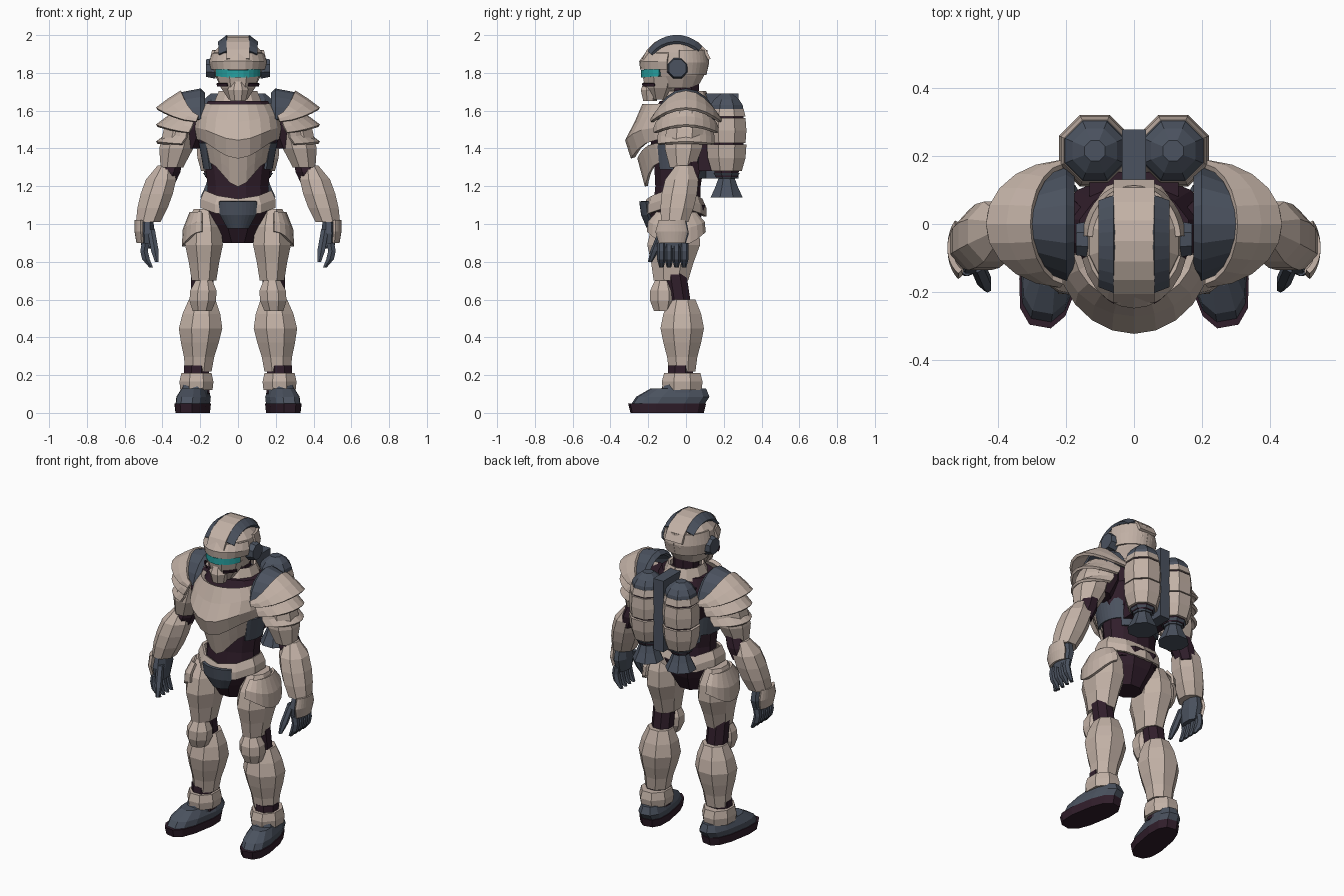
import bpy, bmesh
from math import sin, cos, pi, radians
from mathutils import Matrix, Vector

cube = bpy.data.objects.get("Cube")
if cube:
    bpy.data.objects.remove(cube, do_unlink=True)


def material(name, red, green, blue):
    mat = bpy.data.materials.new(name)
    mat.use_nodes = True
    colour = (red, green, blue, 1)
    mat.diffuse_color = colour
    mat.node_tree.nodes["Principled BSDF"].inputs["Base Color"].default_value = colour
    return mat


TAN = material("armour_tan", .54, .44, .38)
SLATE = material("slate_blue", .07, .085, .115)
DARK = material("dark_undersuit", .03, .013, .024)
TEAL = material("visor_teal", .02, .36, .36)


def finish(name, mat, bm, mirror, thickness=0):
    """Turn a bmesh into an object, optionally thickened and mirrored across x."""
    bmesh.ops.recalc_face_normals(bm, faces=bm.faces)
    mesh = bpy.data.meshes.new(name)
    bm.to_mesh(mesh)
    bm.free()
    mesh.materials.append(mat)
    part = bpy.data.objects.new(name, mesh)
    bpy.context.scene.collection.objects.link(part)
    if thickness:
        solidify = part.modifiers.new("thickness", "SOLIDIFY")
        solidify.thickness = thickness
        solidify.offset = 0
    if mirror:
        part.modifiers.new("mirror", "MIRROR").use_mirror_merge = False


def skin(bm, rows, closed):
    """Bridge neighbouring rows of points with quads."""
    rows = [[bm.verts.new(point) for point in row] for row in rows]
    count = len(rows[0])
    for upper, lower in zip(rows, rows[1:]):
        for i in range(count if closed else count - 1):
            j = (i + 1) % count
            bm.faces.new((upper[i], upper[j], lower[j], lower[i]))
    return rows


def steps(start, end, count):
    return [start + (end - start) * i / (count - 1) for i in range(count)]


def solid(name, mat, start, end, radii, depth=1, sides=8, twist=0, power=1, bow=0):
    """Closed form with evenly spaced level rings; depth is the ratio of depth to width."""
    rows = []
    centres = steps(Vector(start), Vector(end), len(radii))
    for i, (centre, radius) in enumerate(zip(centres, radii)):
        centre.x += bow * sin(pi * i / (len(radii) - 1))
        row = []
        for k in range(sides):
            angle = 2 * pi * (k + .5) / sides
            u, v = [abs(f / cos(pi / sides)) ** power * (1 if f > 0 else -1)
                    for f in (cos(angle), sin(angle))]
            offset = Vector((u * radius, v * radius * depth, 0))
            row.append(centre + Matrix.Rotation(twist, 3, "Z") @ offset)
        rows.append(row)
    bm = bmesh.new()
    rings = skin(bm, rows, True)
    bm.faces.new(rings[0])
    bm.faces.new(rings[-1])
    finish(name, mat, bm, mirror=start[0] > 0)


def plate(name, mat, centre, heights, widths, depths, span, sag=(0, 0), point=2, thickness=.016):
    """Curved armour around an upright axis; span is in degrees from the front towards +x.
    Sag lowers the front and back of the top and bottom edges, a higher point makes a sharper V."""
    x, y = centre
    count = len(widths)
    angles = [radians(a) for a in steps(*span, 11)]
    rows = [[(x + w * sin(a), y - d * cos(a), z - s * abs(cos(a)) ** point) for a in angles]
            for z, s, w, d in zip(steps(*heights, count), steps(*sag, count), widths, depths)]
    bm = bmesh.new()
    skin(bm, rows, False)
    finish(name, mat, bm, x > 0 or span[0] > 0, thickness)


def arch(name, mat, y, z, across, depths, rises, span):
    """Strip arching from front to back over the point y, z."""
    angles = [radians(a) for a in steps(*span, 9)]
    bm = bmesh.new()
    skin(bm, [[(x, y + d * sin(a), z + r * cos(a)) for a in angles]
              for x, d, r in zip(across, depths, rises)], False)
    finish(name, mat, bm, across[0] > 0, thickness=.016)


# Helmet
HEAD = (0, -.05)
solid("helmet", TAN, (*HEAD, 1.72), (*HEAD, 1.97), (.09, .12, .14, .13, .07), depth=1.2, sides=12)
arch("helmet_crest", TAN, -.05, 1.83, (-.06, .06), (.18, .18), (.16, .16), span=(-75, 75))
arch("helmet_stripe", SLATE, -.05, 1.83, (.055, .1), (.17, .15), (.165, .13), span=(-60, 50))
plate("brow", TAN, HEAD, (1.9, 1.82), (.135, .15, .14), (.16, .19, .185), span=(-75, 75))
plate("helmet_rear_band", TAN, HEAD, (1.92, 1.79), (.13, .145, .135), (.155, .165, .15), span=(95, 180))
plate("visor", TEAL, HEAD, (1.825, 1.785), (.13, .13), (.18, .18), span=(-60, 60), sag=(.01, .01))
solid("face_guard", TAN, (0, -.14, 1.66), (0, -.13, 1.78), (.05, .09, .11), depth=.9)
solid("chin_guard", TAN, (0, -.19, 1.65), (0, -.19, 1.77), (.04, .055, .03), depth=.9)
plate("cheek_slot", DARK, (0, -.14), (1.745, 1.73), (.115, .11), (.105, .1), span=(30, 75), thickness=.008)
bm = bmesh.new()
turned_sideways = Matrix.Rotation(pi / 2, 4, "Y") @ Matrix.Rotation(pi / 8, 4, "Z")
bmesh.ops.create_cone(bm, cap_ends=True, segments=8, radius1=.06, radius2=.05, depth=.05,
                      matrix=Matrix.Translation((.145, -.045, 1.825)) @ turned_sideways)
finish("ear_disc", SLATE, bm, mirror=True)

# Torso
BODY = (0, -.05)
solid("neck", DARK, (0, 0, 1.6), (0, 0, 1.75), (.1, .07, .07))
solid("torso_suit", DARK, (*BODY, 1.05), (0, -.02, 1.65), (.17, .16, .18, .23, .16), depth=.75, sides=12)
plate("collar", TAN, (0, 0), (1.63, 1.7), (.13, .1), (.13, .1), span=(-180, 180))
plate("chest_plate", TAN, (0, -.06), (1.63, 1.45), (.17, .21, .22, .21), (.16, .2, .25, .22),
      span=(-80, 80), sag=(0, .1), point=4, thickness=.025)
plate("abdomen_plate", TAN, BODY, (1.43, 1.33), (.19, .18, .17), (.2, .18, .16),
      span=(-70, 70), sag=(.08, .13), point=6)
plate("rib_guard", SLATE, BODY, (1.43, 1.29), (.2, .175), (.17, .15), span=(55, 135))
plate("lower_back_band", SLATE, BODY, (1.3, 1.24), (.18, .17), (.15, .15), span=(130, 180))
plate("belt", TAN, (0, -.06), (1.18, 1.09), (.18, .2, .2), (.14, .16, .16), span=(-180, 180), sag=(.05, .05))
solid("pelvis", DARK, (0, -.06, 1.1), (0, -.06, .9), (.18, .14, .08), depth=.9)
plate("groin_guard", SLATE, BODY, (1.12, .98), (.17, .16, .09), (.19, .18, .15), span=(-35, 35))

# Shoulders, each with three overlapping plates
arch("shoulder_pad", SLATE, 0, 1.5, (.18, .2, .3), (.15, .165, .12), (.19, .21, .19), span=(-75, 75))
for i, layer in enumerate(("upper", "middle", "lower")):
    top = 1.7 - .09 * i
    plate("shoulder_plate_" + layer, TAN, (.2, 0), (top, top - .09), (.1 + .03 * i, .17, .23),
          [depth - .01 * i for depth in (.17, .18, .18)], span=(5 + 10 * i, 175 - 10 * i),
          sag=(.13 - .05 * i, .07 - .03 * i))

# Arms
solid("shoulder_joint", DARK, (.22, 0, 1.6), (.27, 0, 1.4), (.08, .1, .07))
solid("upper_arm", TAN, (.28, 0, 1.6), (.35, -.02, 1.3), (.07, .09, .09, .06), depth=1.1)
solid("elbow", DARK, (.34, 0, 1.35), (.39, 0, 1.2), (.05, .06, .05), depth=1.2)
solid("forearm", TAN, (.385, -.01, 1.31), (.475, -.06, 1.01), (.04, .08, .085, .08, .065), depth=1.1)
plate("hand_guard", TAN, (.48, -.07), (1.02, .9), (.06, .06, .05), (.08, .1, .08), span=(30, 140))
solid("palm", SLATE, (.48, -.06, 1.03), (.48, -.07, .87), (.03, .04, .03), depth=2)
for i, finger in enumerate(("index", "middle", "ring", "little")):
    y = -.13 + .04 * i
    solid(finger + "_finger", SLATE, (.49, y, .9), (.46, y, .77), (.02, .02, .02, .01), sides=6, bow=.02)
solid("thumb", SLATE, (.46, -.12, .97), (.43, -.19, .8), (.02, .02, .02, .01), sides=6)

# Legs
solid("thigh", TAN, (.18, -.05, 1.08), (.18, -.08, .7), (.055, .09, .1, .08, .065), depth=1.4)
plate("hip_plate", TAN, (.19, -.05), (1.06, .88), (.06, .095, .1), (.1, .145, .15), span=(0, 170), sag=(0, -.08))
solid("knee_joint", DARK, (.19, -.06, .75), (.19, -.03, .55), (.06, .06))
solid("knee_cap", TAN, (.18, -.12, .7), (.19, -.12, .54), (.045, .07, .07, .05))
solid("shin", TAN, (.19, -.02, .6), (.21, -.02, .22), (.07, .1, .115, .1, .08, .07))
solid("ankle", DARK, (.22, -.03, .25), (.22, -.03, .1), (.065, .07))
solid("ankle_cuff", TAN, (.22, -.02, .21), (.22, -.02, .12), (.08, .09, .085), depth=1.2)

# Boots, toes turned slightly outward
boot = dict(sides=12, twist=radians(10), power=.75)
solid("boot_foot", SLATE, (.24, -.1, .04), (.23, -.04, .13), (.08, .08, .06), depth=2.4, **boot)
solid("boot_collar", SLATE, (.23, -.04, .08), (.22, -.02, .17), (.075, .07, .065), depth=1.4, **boot)
solid("boot_sole", DARK, (.24, -.1, 0), (.24, -.1, .05), (.08, .085), depth=2.4, **boot)

# Jet pack
solid("pack_frame", DARK, (0, .1, 1.28), (0, .1, 1.6), (.13, .13), depth=.4, sides=4)
solid("pack_spine", SLATE, (0, .19, 1.24), (0, .19, 1.69), (.035, .035), depth=2.5, sides=4)


def tank_part(name, mat, bottom, top, *radii):
    axis = (.115, .215)
    solid(name, mat, (*axis, bottom), (*axis, top), radii)


tank_part("tank_lower", TAN, 1.28, 1.42, .08, .1, .105)
tank_part("tank_core", DARK, 1.25, 1.6, .06, .09, .09)
tank_part("tank_upper", TAN, 1.43, 1.56, .1, .105, .1)
tank_part("tank_shoulder", TAN, 1.57, 1.61, .1, .09)
tank_part("tank_dome", SLATE, 1.6, 1.69, .09, .085, .065, .03)
tank_part("nozzle_mount", SLATE, 1.24, 1.27, .05, .07)
tank_part("nozzle", SLATE, 1.14, 1.25, .085, .06, .04)
